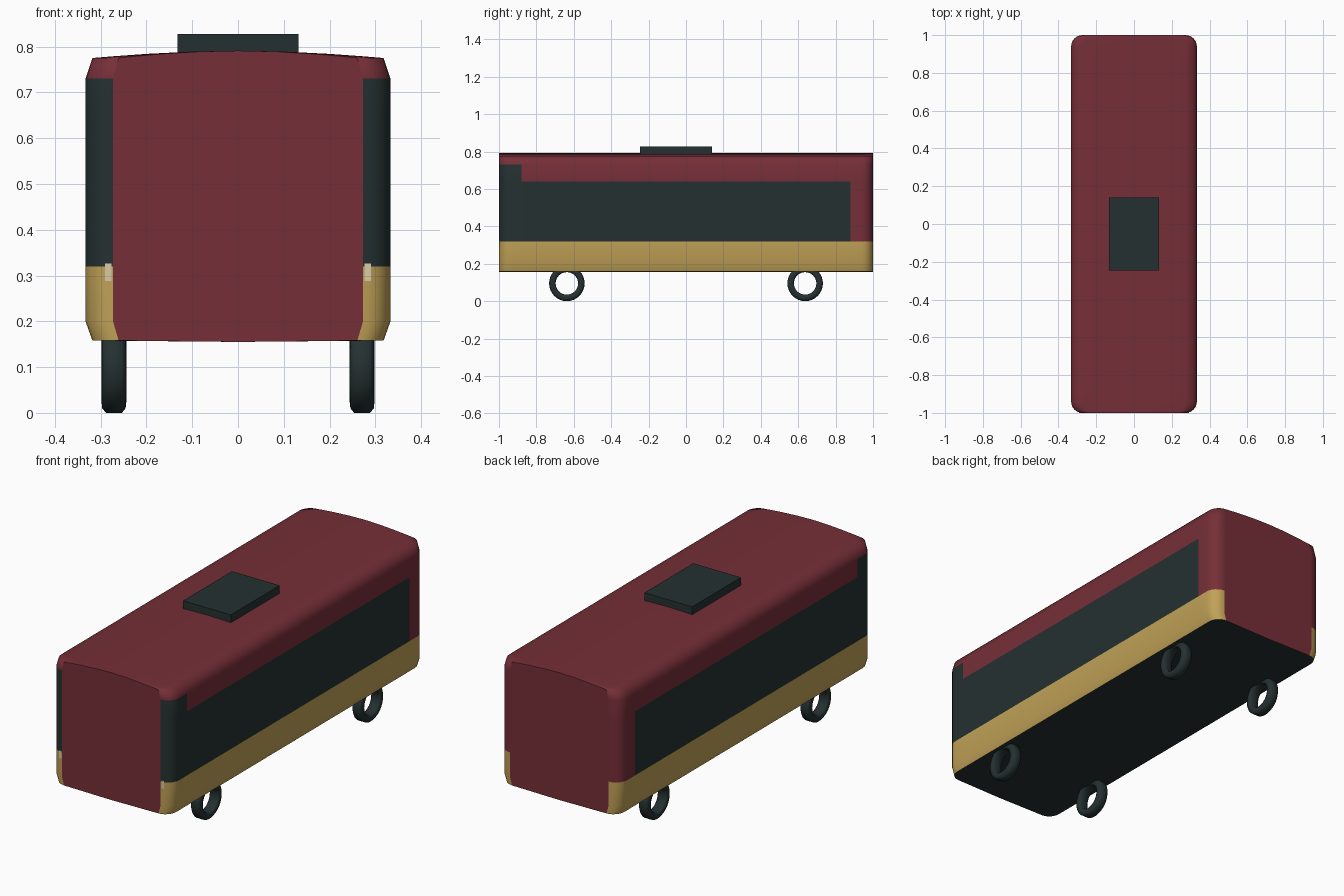
import bpy, bmesh
from math import sin, cos, pi
from mathutils import Matrix

cube = bpy.data.objects.get("Cube")
if cube:
    bpy.data.objects.remove(cube, do_unlink=True)


def material(name, rgb):
    m = bpy.data.materials.new(name)
    m.use_nodes = True
    m.diffuse_color = (*rgb, 1)
    m.node_tree.nodes["Principled BSDF"].inputs["Base Color"].default_value = (*rgb, 1)
    return m


RED, DARK, GOLD, CREAM = range(4)
mats = [material("maroon paint", (0.18, 0.028, 0.039)),
        material("dark glass and rubber", (0.018, 0.03, 0.03)),
        material("gold paint", (0.53, 0.36, 0.095)),
        material("cream lamp", (0.68, 0.6, 0.38))]


def finish(name, bm, materials):
    bmesh.ops.recalc_face_normals(bm, faces=bm.faces)
    mesh = bpy.data.meshes.new(name)
    bm.to_mesh(mesh)
    bm.free()
    for m in materials:
        mesh.materials.append(m)
    ob = bpy.data.objects.new(name, mesh)
    bpy.context.collection.objects.link(ob)
    return ob


def box(name, lo, hi, mat):
    bm = bmesh.new()
    size = [b - a for a, b in zip(lo, hi)]
    mid = [(a + b) / 2 for a, b in zip(lo, hi)]
    bmesh.ops.create_cube(bm, size=1, matrix=Matrix.Translation(mid) @ Matrix.Diagonal((*size, 1)))
    return finish(name, bm, [mats[mat]])


# Body: half profile mirrored, lofted along y with rounded plan corners
half = [(0.318, 0.158), (0.333, 0.2), (0.333, 0.32), (0.333, 0.64), (0.333, 0.73),
        (0.318, 0.775), (0.27, 0.779), (0.2, 0.784), (0.1, 0.789)]
profile = half + [(0, 0.791)] + [(-x, z) for x, z in reversed(half)] + [(0, 0.155)]
R, STEPS = 0.06, 6
arc = [(1 - R + R * cos(a), 0.273 + R * sin(a))
       for a in [pi / 2 * i / STEPS for i in range(STEPS + 1)]]
stations = [(-y, w) for y, w in arc] + [(-0.88, 0.333), (0.88, 0.333)] + arc[::-1]

bm = bmesh.new()
rings = [[bm.verts.new((x * w / 0.333, y, z)) for x, z in profile] for y, w in stations]
n = len(profile)
for a, b in zip(rings, rings[1:]):
    for j in range(n):
        k = (j + 1) % n
        f = bm.faces.new((a[j], a[k], b[k], b[j]))
        f.smooth = True
        c = f.calc_center_median()
        if j >= n - 2:                            # underside
            f.material_index = DARK
            f.smooth = False
        elif c.z < 0.32:                          # lower skirt
            f.material_index = GOLD
        elif c.z < 0.64 and c.y < 0.88:           # side windows
            f.material_index = DARK
        elif c.z < 0.73 and c.y < -0.88:          # taller front quarter glass
            f.material_index = DARK
for ring in (rings[0], rings[-1]):
    cap = bm.faces.new(ring)
    cap.material_index = RED
    for e in cap.edges:
        e.smooth = False
finish("bus_body", bm, mats)

# Roof unit
box("roof_unit", (-0.132, -0.245, 0.77), (0.132, 0.14, 0.827), DARK)

# Headlights
for side, s in (("left", 1), ("right", -1)):
    xs = sorted((0.272 * s, 0.29 * s))
    box(side + "_headlight", (xs[0], -0.9995, 0.288), (xs[1], -0.975, 0.326), CREAM)


# Wheels: open tyre rings revolved about x
def wheel(name, cx, cy):
    bm = bmesh.new()
    right = [(0.06, 0.0186), (0.067, 0.0275), (0.085, 0.0255), (0.095, 0.0175)]
    section = right + [(r, -x) for r, x in reversed(right)]
    seg, m = 32, len(section)
    loops = [[bm.verts.new((cx + x, cy + r * cos(t), 0.095 + r * sin(t))) for r, x in section]
             for t in [2 * pi * i / seg for i in range(seg)]]
    for i in range(seg):
        a, b = loops[i], loops[(i + 1) % seg]
        for j in range(m):
            k = (j + 1) % m
            bm.faces.new((a[j], a[k], b[k], b[j])).smooth = True
    finish(name, bm, [mats[DARK]])


for end, y in (("front", -0.637), ("rear", 0.637)):
    for side, x in (("left", 0.271), ("right", -0.271)):
        wheel(end + "_" + side + "_wheel", x, y)
